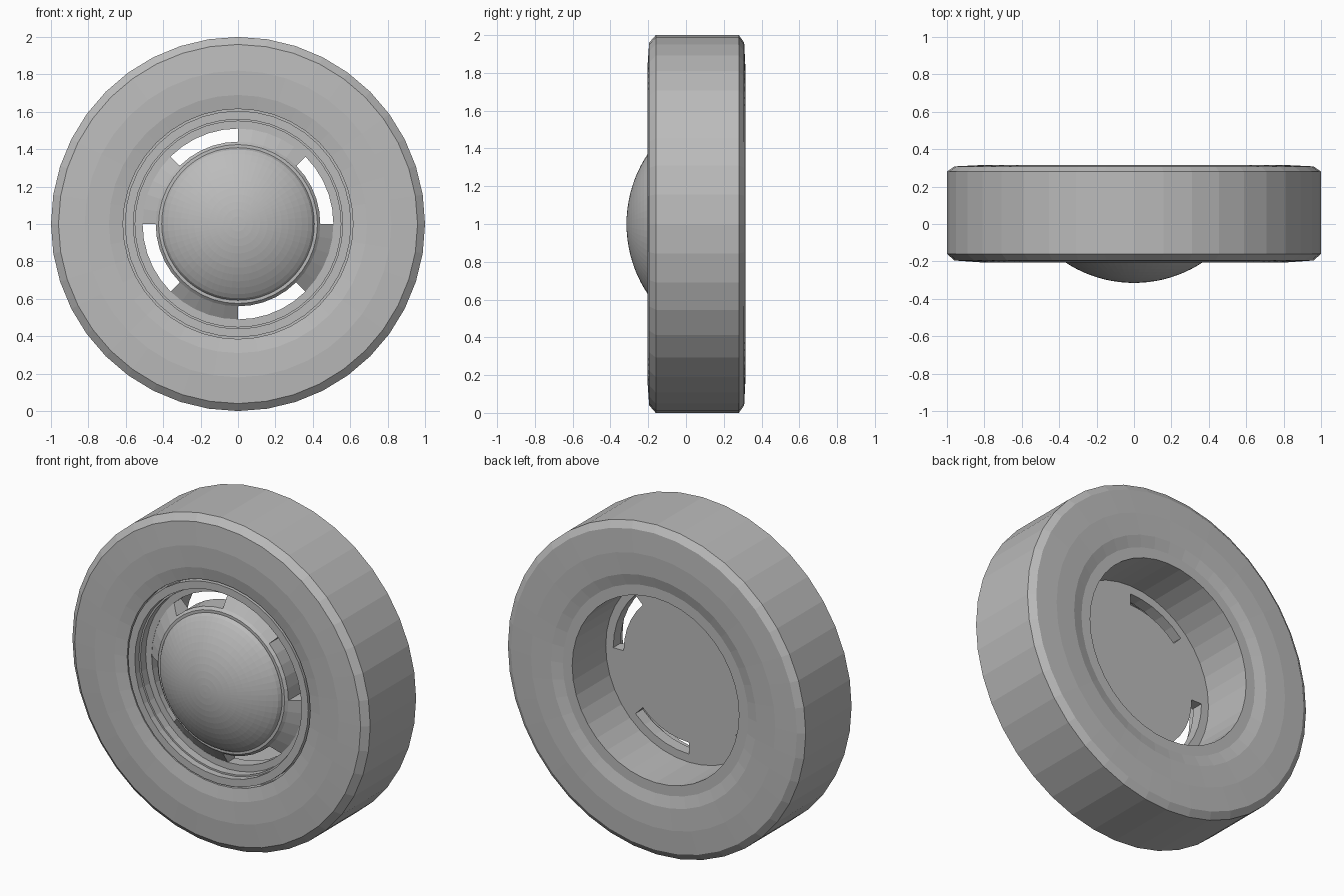
import bpy, bmesh, math

cube = bpy.data.objects.get("Cube")
if cube:
    bpy.data.objects.remove(cube, do_unlink=True)

grey = bpy.data.materials.new("plain_grey")
grey.use_nodes = True
grey.diffuse_color = (0.5, 0.5, 0.5, 1)
bsdf = next(n for n in grey.node_tree.nodes if n.type == 'BSDF_PRINCIPLED')
bsdf.inputs["Base Color"].default_value = (0.5, 0.5, 0.5, 1)


def lathe(name, profile, segs=40, start=0, sweep=360):
    """Turn a closed (radius, y) profile around the wheel axle."""
    bm = bmesh.new()
    full = sweep == 360
    rings = []
    for i in range(segs if full else segs + 1):
        a = math.radians(start + sweep * i / segs)
        rings.append([bm.verts.new((r * math.cos(a), y, 1 + r * math.sin(a)))
                      for r, y in profile])
    n = len(profile)
    for i in range(segs):
        p, q = rings[i], rings[(i + 1) % len(rings)]
        for j in range(n):
            k = (j + 1) % n
            if profile[j][0] or profile[k][0]:
                bm.faces.new((p[j], p[k], q[k], q[j]))
    if not full:
        bm.faces.new(rings[0])
        bm.faces.new(rings[-1])
    bmesh.ops.remove_doubles(bm, verts=bm.verts, dist=1e-5)
    bmesh.ops.recalc_face_normals(bm, faces=bm.faces)
    mesh = bpy.data.meshes.new(name)
    bm.to_mesh(mesh)
    bm.free()
    mesh.materials.append(grey)
    obj = bpy.data.objects.new(name, mesh)
    bpy.context.collection.objects.link(obj)
    return obj


# Tyre with chamfered shoulders and slightly bulging side walls
lathe("tyre", [(0.615, -0.185), (0.69, -0.2), (0.82, -0.205), (0.96, -0.195),
               (1.0, -0.16), (1.0, 0.28), (0.96, 0.308), (0.82, 0.315),
               (0.69, 0.31), (0.615, 0.29)])

# Rim: stepped front lip, slotted plate edge and deep rear barrel
lathe("rim", [(0.605, -0.19), (0.56, -0.19), (0.56, -0.15), (0.55, -0.15),
              (0.55, -0.1), (0.51, -0.1), (0.51, -0.03), (0.56, -0.03),
              (0.56, 0.292), (0.625, 0.292), (0.625, -0.15), (0.605, -0.15)])

# Hub drum, flat at the back
lathe("hub", [(0, -0.03), (0.44, -0.03), (0.44, -0.145), (0.425, -0.16), (0, -0.16)])

# Sloping wedge spokes between the four slots
for i in range(4):
    lathe(f"spoke_{i + 1}", [(0.43, -0.03), (0.515, -0.03), (0.515, -0.095),
                             (0.44, -0.145), (0.43, -0.145)],
          segs=5, start=45 + 90 * i, sweep=45)

# Domed hub cap with a rounded edge
radius, apex, rings = 0.669, -0.315, 10
edge = math.asin(0.375 / radius)
dome = [(radius * math.sin(edge * i / rings),
         apex + radius * (1 - math.cos(edge * i / rings))) for i in range(rings + 1)]
lathe("hub_cap", dome + [(0.397, -0.183), (0.408, -0.165), (0.408, -0.14), (0, -0.14)],
      segs=64)
